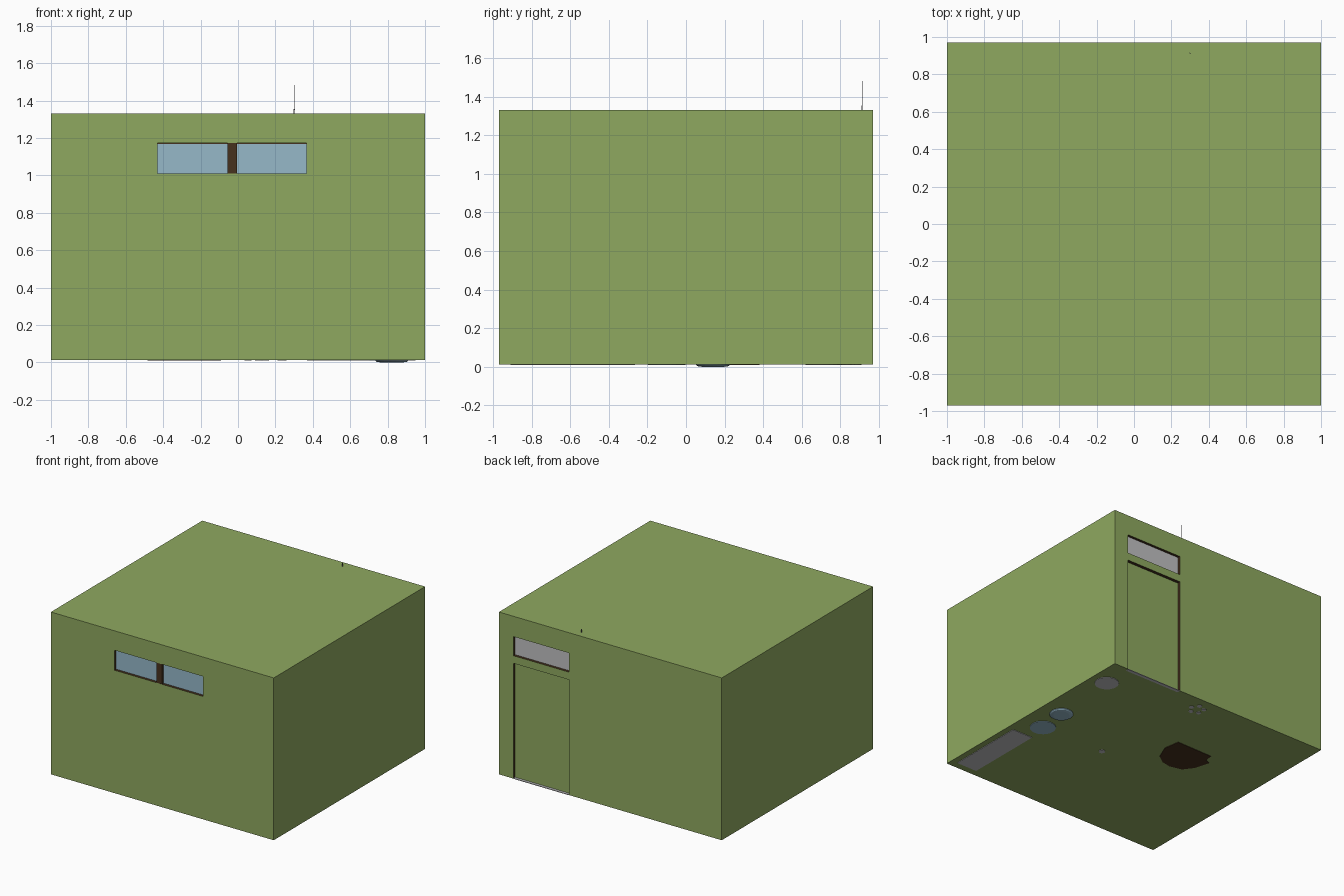
import bpy, bmesh, math

if "Cube" in bpy.data.objects:
    bpy.data.objects.remove(bpy.data.objects["Cube"])

def mat(name, rgb):
    m = bpy.data.materials.new(name)
    m.diffuse_color = (*rgb, 1)
    m.use_nodes = True
    m.node_tree.nodes["Principled BSDF"].inputs["Base Color"].default_value = m.diffuse_color
    return m

GREEN = mat("wall green", (.275, .397, .117))
BLUE = mat("glass blue", (.305, .479, .584))
BROWN = mat("dark brown", (.062, .031, .013))
GREY = mat("light grey", (.53, .53, .54))
STEEL = mat("steel grey", (.2, .2, .22))

def finish(name, bm, m):
    bmesh.ops.recalc_face_normals(bm, faces=bm.faces[:])
    me = bpy.data.meshes.new(name)
    bm.to_mesh(me)
    bm.free()
    me.materials.append(m)
    ob = bpy.data.objects.new(name, me)
    bpy.context.collection.objects.link(ob)
    return ob

def box(name, x, y, z, m):
    bm = bmesh.new()
    bmesh.ops.create_cube(bm, size=1)
    for v in bm.verts:
        v.co = [(a + b) / 2 + c * (b - a) for (a, b), c in zip((x, y, z), v.co)]
    return finish(name, bm, m)

def prism(name, pts, z0, z1, m):
    bm = bmesh.new()
    f = bm.faces.new([bm.verts.new((x, y, z0)) for x, y in pts])
    r = bmesh.ops.extrude_face_region(bm, geom=[f])
    for v in r["geom"]:
        if isinstance(v, bmesh.types.BMVert):
            v.co.z = z1
    return finish(name, bm, m)

def ring(cx, cy, r, n):
    return [(cx + r * math.cos(2 * math.pi * i / n), cy + r * math.sin(2 * math.pi * i / n)) for i in range(n)]

W, D, Z0, Z1 = 1.0, .97, .013, 1.33
REC = .026  # depth of the window and door recesses

# room shell with brown-lined recesses
room = box("room_shell", (-W, W), (-D, D), (Z0, Z1), GREEN)
room.data.materials.append(BROWN)
cuts = [((-.43, .365), (-D - .1, -D + REC), (1.01, 1.172)),
        ((.37, .87), (D - REC, D + .1), (1.01, 1.165)),
        ((.37, .87), (D - REC, D + .1), (Z0 - .1, .948))]
for i, c in enumerate(cuts):
    cutter = box("recess_cutter", *c, BROWN)
    cutter.hide_render = True
    mod = room.modifiers.new("recess", "BOOLEAN")
    mod.operation, mod.object, mod.solver = "DIFFERENCE", cutter, "EXACT"
    mod.material_mode = "TRANSFER"
    bpy.context.view_layer.objects.active = room
    bpy.ops.object.modifier_apply(modifier=mod.name)
    bpy.data.objects.remove(cutter)

# front window: two panes and the centre post
yf = -D + REC
for n, x in (("left_pane", (-.43, -.055)), ("right_pane", (-.005, .365))):
    box(n, x, (yf - .004, yf + .004), (1.01, 1.167), BLUE)
box("window_post", (-.055, -.005), (-D + .001, yf + .004), (1.01, 1.172), BROWN)

# back door, its threshold and the transom pane
yb = D - REC
box("transom_pane", (.37, .87), (yb - .004, yb + .004), (1.01, 1.165), GREY)
box("door", (.37, .87), (yb - .004, yb + .004), (Z0, .945), GREEN)
box("threshold", (.37, .87), (yb, D), (Z0 - .002, Z0 + .003), GREY)

# thin rod above the roof
prism("rod_base", ring(.299, .913, .003, 8), Z1 - .01, 1.355, STEEL)
prism("rod", ring(.303, .913, .0015, 6), 1.35, 1.482, STEEL)

# undersides of the furniture showing below the floor
zb, zt = .009, .02
prism("round_base", ring(.86, .71, .09, 20), zb, zt, GREY)
prism("blue_base", ring(.80, -.10, .097, 24), zb, zt, BLUE)
prism("small_foot", ring(.235, -.09, .024, 12), zb, zt, GREY)
box("cabinet_base", (.767, .95), (-.91, -.265), (zb, zt), GREY)
for i, (x, y) in enumerate(ring(.095, .84, .052, 5)):
    prism(f"stool_foot_{i}", ring(x, y, .019, 8), zb, zt, GREY)
prism("seat_base", [(-.11, .38), (-.09, .25), (-.14, .13), (-.21, .08), (-.29, .065), (-.39, .09),
                    (-.45, .17), (-.485, .29), (-.44, .31), (-.43, .375)], zb, zt, BROWN)

# rounded bowl reaching the ground
bm = bmesh.new()
rows = [[bm.verts.new((x, y, z)) for x, y in ring(.822, .14, r, 24)]
        for r, z in ((.06, 0), (.08, .003), (.088, .009), (.09, .02))]
for a, b in zip(rows, rows[1:]):
    for i in range(24):
        bm.faces.new((a[i - 1], a[i], b[i], b[i - 1]))
bm.faces.new(rows[0])
bm.faces.new(rows[-1])
finish("bowl", bm, BLUE)
